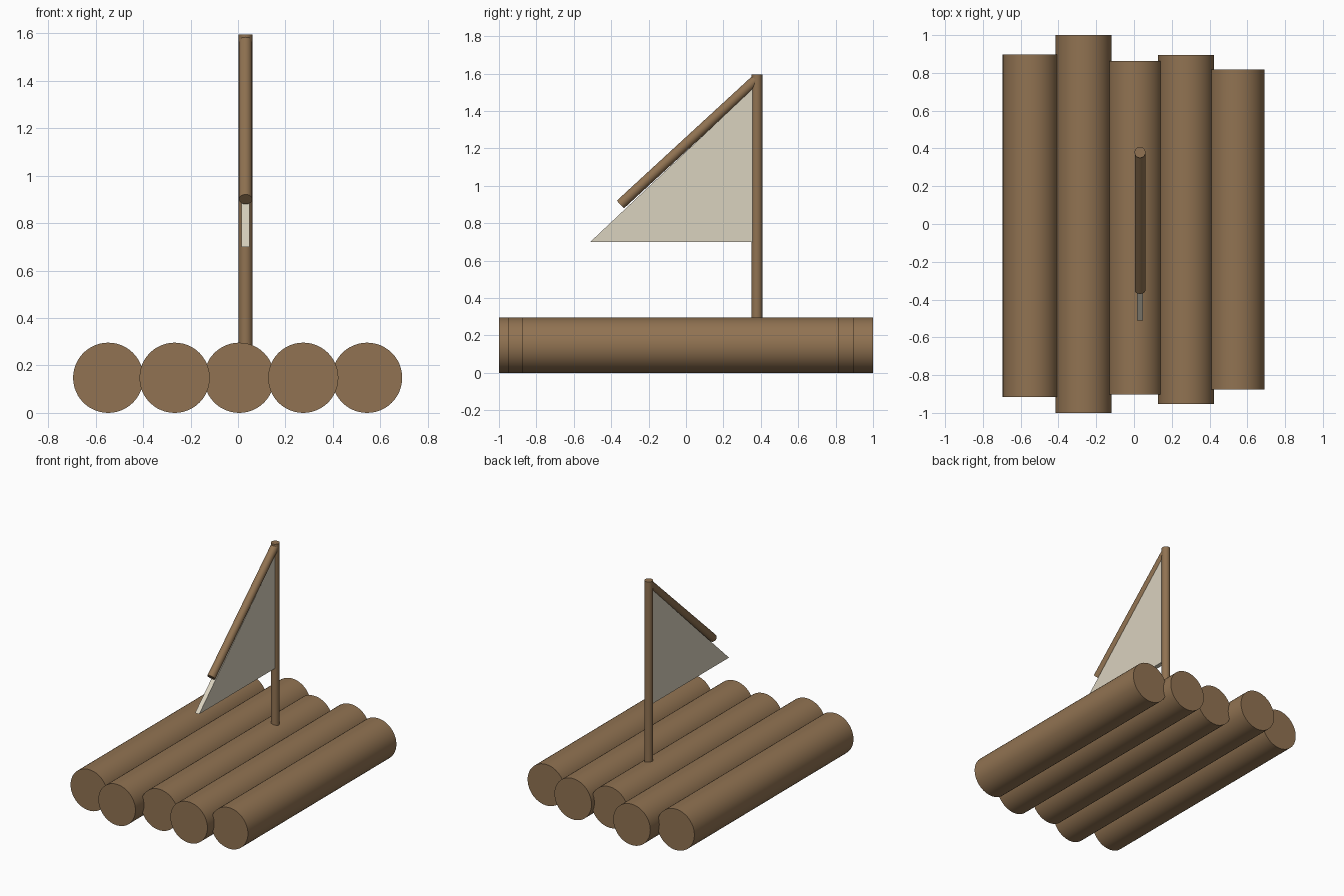
import bpy, bmesh
from mathutils import Vector

if "Cube" in bpy.data.objects:
    bpy.data.objects.remove(bpy.data.objects["Cube"])


def material(name, rgb):
    m = bpy.data.materials.new(name)
    m.diffuse_color = (*rgb, 1.0)
    m.use_nodes = True
    m.node_tree.nodes["Principled BSDF"].inputs["Base Color"].default_value = m.diffuse_color
    return m


wood = material("brown_wood", (0.283, 0.171, 0.084))
cloth = material("cream_cloth", (0.70, 0.645, 0.52))


def pole(name, start, end, radius, sides=48):
    """Round timber running from start to end."""
    a, b = Vector(start), Vector(end)
    bpy.ops.mesh.primitive_cylinder_add(vertices=sides, radius=radius, depth=(b - a).length,
                                        location=(a + b) / 2)
    ob = bpy.context.object
    ob.name = name
    ob.rotation_euler = (b - a).to_track_quat('Z', 'Y').to_euler()
    ob.data.materials.append(wood)
    bpy.ops.object.shade_smooth_by_angle()
    return ob


# Deck logs of uneven length: x, back end, front end
R = 0.148
logs = [(-0.547, 0.897, -0.917), (-0.267, 1.0, -1.0), (0.005, 0.863, -0.902),
        (0.275, 0.896, -0.953), (0.544, 0.818, -0.875)]
for i, (x, back, front) in enumerate(logs, 1):
    pole(f"deck_log_{i}", (x, front, R), (x, back, R), R)

# Mast and slanted spar
MX, MY = 0.032, 0.379
pole("mast", (MX, MY, 0.28), (MX, MY, 1.595), 0.029, 32)
pole("sail_spar", (MX, -0.351, 0.90), (MX, 0.375, 1.568), 0.028, 32)

# Triangular sail with real thickness
bm = bmesh.new()
T = 0.033
verts = [bm.verts.new((MX - T / 2, y, z)) for y, z in [(-0.512, 0.70), (MY, 0.70), (MY, 1.54)]]
face = bm.faces.new(verts)
ext = bmesh.ops.extrude_face_region(bm, geom=[face])
bmesh.ops.translate(bm, vec=(T, 0, 0),
                    verts=[g for g in ext["geom"] if isinstance(g, bmesh.types.BMVert)])
bmesh.ops.recalc_face_normals(bm, faces=bm.faces)
mesh = bpy.data.meshes.new("sail")
bm.to_mesh(mesh)
bm.free()
mesh.materials.append(cloth)
bpy.context.collection.objects.link(bpy.data.objects.new("sail", mesh))
